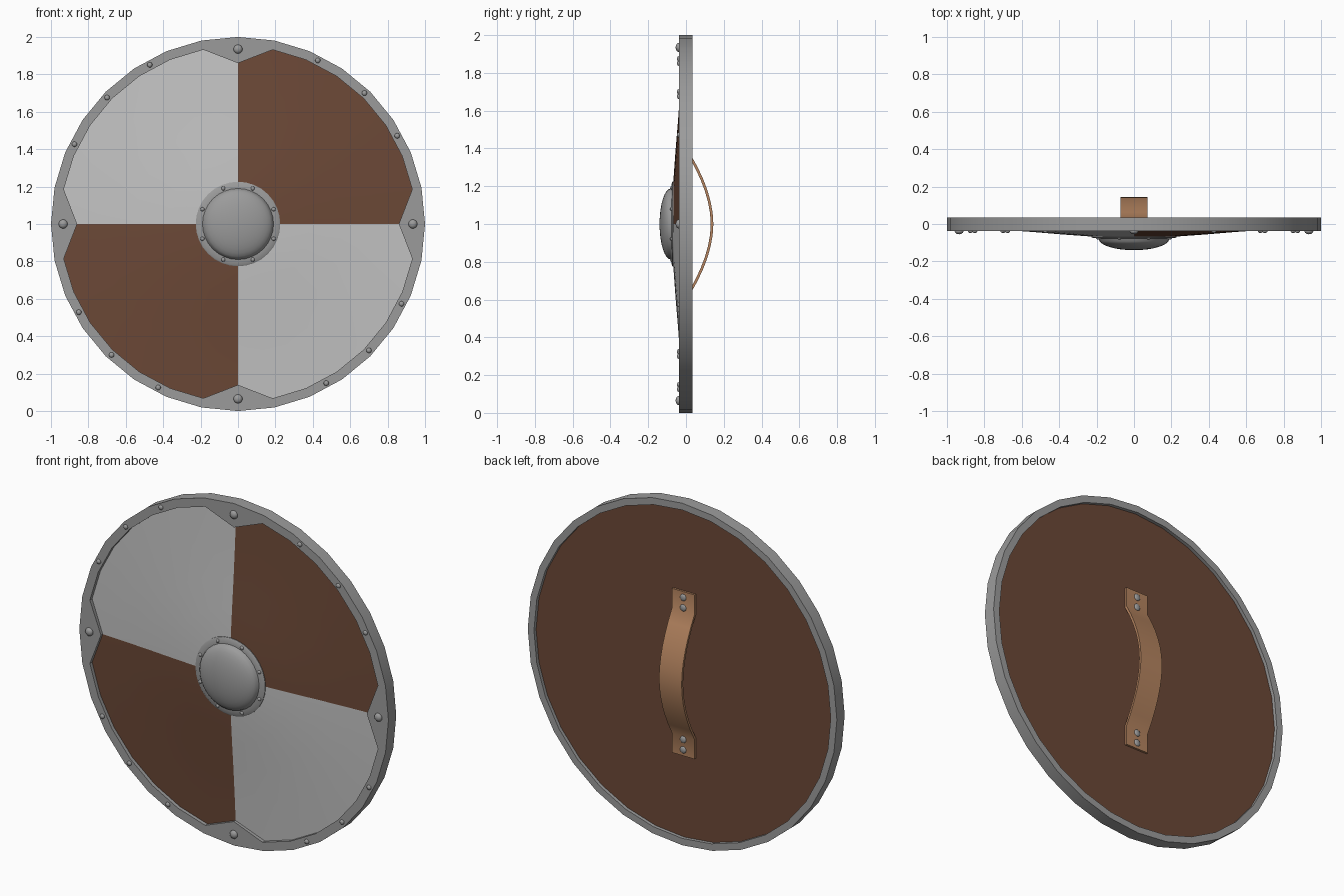
import bpy, bmesh, math
from mathutils import Matrix

cube = bpy.data.objects.get("Cube")
if cube:
    bpy.data.objects.remove(cube, do_unlink=True)

SIDES = 32
CENTRE_Z = 1.0


def material(name, colour):
    mat = bpy.data.materials.new(name)
    mat.use_nodes = True
    rgba = (*colour, 1.0)
    mat.diffuse_color = rgba
    mat.node_tree.nodes["Principled BSDF"].inputs["Base Color"].default_value = rgba
    return mat


steel = material("steel grey", (0.33, 0.33, 0.33))
pale = material("pale paint", (0.55, 0.55, 0.55))
brown = material("brown wood", (0.15, 0.066, 0.038))
leather = material("tan leather", (0.46, 0.23, 0.115))


def finish(name, bm, mats, angle=30):
    """Clean the mesh, make an object of it and smooth its soft edges."""
    bmesh.ops.remove_doubles(bm, verts=bm.verts, dist=0.0001)
    bmesh.ops.recalc_face_normals(bm, faces=bm.faces)
    mesh = bpy.data.meshes.new(name)
    bm.to_mesh(mesh)
    bm.free()
    for mat in mats:
        mesh.materials.append(mat)
    obj = bpy.data.objects.new(name, mesh)
    bpy.context.collection.objects.link(obj)
    bpy.ops.object.select_all(action='DESELECT')
    obj.select_set(True)
    bpy.context.view_layer.objects.active = obj
    bpy.ops.object.shade_smooth_by_angle(angle=math.radians(angle))
    return obj


def polar(radius, y, angle):
    return (radius * math.sin(angle), y, CENTRE_Z + radius * math.cos(angle))


def lathe(profile_at, closed=False):
    """Spin a (radius, y) profile, which may change per step, about the y axis."""
    bm = bmesh.new()
    rings = [[bm.verts.new(polar(r, y, math.tau * i / SIDES)) for r, y in profile_at(i)]
             for i in range(SIDES)]
    count = len(rings[0])
    for i in range(SIDES):
        a, b = rings[i], rings[(i + 1) % SIDES]
        for j in range(count if closed else count - 1):
            k = (j + 1) % count
            bm.faces.new((a[j], a[k], b[k], b[j]))
    return bm


def rivets(name, spots):
    """Flattened domes; each spot is (x, y, z, radius, height)."""
    bm = bmesh.new()
    for x, y, z, radius, height in spots:
        place = Matrix.Translation((x, y, z)) @ Matrix.Diagonal((radius, height, radius, 1))
        bmesh.ops.create_uvsphere(bm, u_segments=12, v_segments=8, radius=1, matrix=place)
    return finish(name, bm, [steel], 60)


# Board: bulging front in painted quarters, flat wooden back
board_profile = [(0, -0.076), (0.2, -0.069), (0.38, -0.056), (0.55, -0.042),
                 (0.75, -0.028), (0.968, -0.016), (0.968, 0.014), (0, 0.014)]
bm = lathe(lambda i: board_profile)
for face in bm.faces:
    c = face.calc_center_median()
    is_front = c.y < -0.005
    face.material_index = 1 if is_front and c.x * (c.z - CENTRE_Z) < 0 else 0
finish("board", bm, [brown, pale])


# Rim: metal hoop whose front lip points inward at the four quarters
def rim_profile(i):
    lip = 0.86 if i % (SIDES // 4) == 0 else 0.95
    return [(lip, -0.038), (1.0, -0.038), (1.0, 0.034), (0.96, 0.034),
            (0.96, 0.0), (lip, 0.0)]


finish("rim", lathe(rim_profile, closed=True), [steel])

# Boss: domed centre with a narrow flange
dome = [(0.188 * math.cos(t), -0.08 - 0.06 * math.sin(t))
        for t in (math.pi / 2 * k / 8 for k in range(9))]
boss_profile = [(0.226, -0.06), (0.226, -0.071), (0.22, -0.075), (0.19, -0.077)] + dome
finish("boss", lathe(lambda i: boss_profile), [steel], 35)

# Rivets on the rim and boss
small, large = [], []
for quarter in range(4):
    base = quarter * math.pi / 2
    large.append((*polar(0.935, -0.038, base), 0.024, 0.017))
    for degrees in (26, 44, 61):
        small.append((*polar(0.973, -0.038, base + math.radians(degrees)), 0.014, 0.01))
rivets("rim_small_rivets", small)
rivets("rim_large_rivets", large)
rivets("boss_rivets", [(*polar(0.206, -0.075, math.tau * (k + 0.5) / 8), 0.011, 0.009)
                       for k in range(8)])

# Handle: leather strap bowed away from the back, flat at both ends
half = [(0.48, 0.026), (0.365, 0.026), (0.3, 0.062), (0.24, 0.09), (0.18, 0.113),
        (0.12, 0.13), (0.06, 0.141)]
path = half + [(0, 0.145)] + [(-z, y) for z, y in reversed(half)]
bm = bmesh.new()
THICK, HALF_WIDTH = 0.014, 0.073
sections = []
for n, (z, y) in enumerate(path):
    z0, y0 = path[max(n - 1, 0)]
    z1, y1 = path[min(n + 1, len(path) - 1)]
    length = math.hypot(z1 - z0, y1 - y0)
    inner_z = CENTRE_Z + z - THICK * (y1 - y0) / length * (-1)* (-1 if z1 > z0 else 1) * -1
    inner_y = y - THICK * abs(z1 - z0) / length
    sections.append([bm.verts.new(p) for p in (
        (-HALF_WIDTH, y, CENTRE_Z + z), (HALF_WIDTH, y, CENTRE_Z + z),
        (HALF_WIDTH, inner_y, inner_z), (-HALF_WIDTH, inner_y, inner_z))])
for a, b in zip(sections, sections[1:]):
    for j in range(4):
        k = (j + 1) % 4
        bm.faces.new((a[j], a[k], b[k], b[j]))
bm.faces.new(sections[0])
bm.faces.new(sections[-1])
finish("handle_strap", bm, [leather], 35)

# Paired rivets at each end of the strap
rivets("handle_rivets", [(0, 0.026, CENTRE_Z + side * z, 0.02, 0.008)
                         for side in (-1, 1) for z in (0.385, 0.445)])
